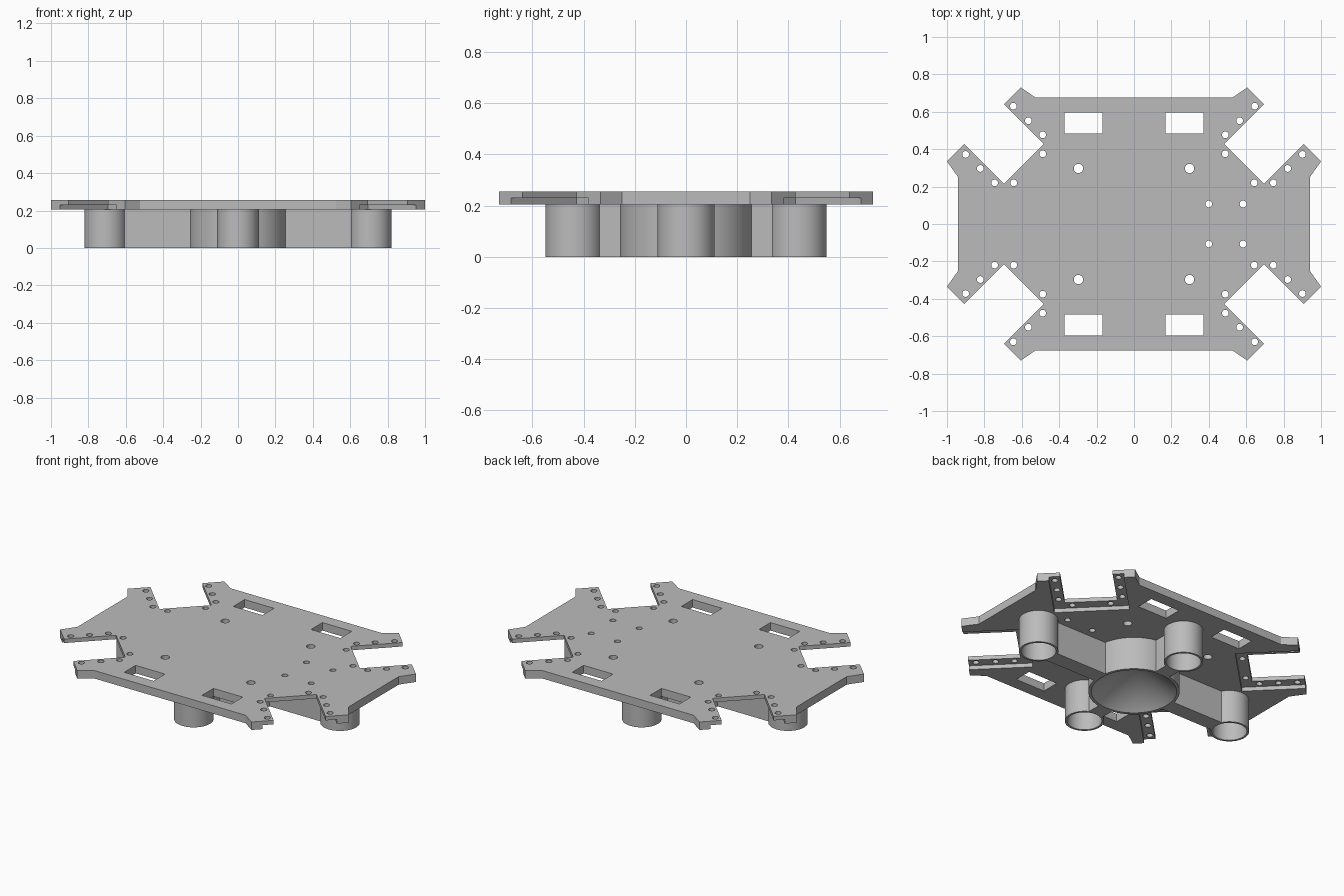
import bpy, bmesh, math
from mathutils import Matrix, Vector

cube = bpy.data.objects.get("Cube")
if cube:
    bpy.data.objects.remove(cube, do_unlink=True)

PLATE_LOW, PLATE_TOP, SHELF = 0.205, 0.255, 0.23
QUADS = [(1, 1), (-1, 1), (-1, -1), (1, -1)]

grey = bpy.data.materials.new("plain_grey")
grey.use_nodes = True
grey.diffuse_color = (0.5, 0.5, 0.5, 1)
grey.node_tree.nodes["Principled BSDF"].inputs["Base Color"].default_value = (0.5, 0.5, 0.5, 1)


def finish(bm, name):
    bmesh.ops.recalc_face_normals(bm, faces=bm.faces)
    mesh = bpy.data.meshes.new(name)
    bm.to_mesh(mesh)
    bm.free()
    mesh.materials.append(grey)
    obj = bpy.data.objects.new(name, mesh)
    bpy.context.scene.collection.objects.link(obj)
    return obj


def smooth(obj):
    bpy.ops.object.select_all(action="DESELECT")
    obj.select_set(True)
    bpy.context.view_layer.objects.active = obj
    bpy.ops.object.shade_smooth_by_angle(angle=math.radians(30))


def add_box(bm, centre, size, turn=0):
    m = Matrix.Translation(centre) @ Matrix.Rotation(turn, 4, "Z") @ Matrix.Diagonal((*size, 1))
    bmesh.ops.create_cube(bm, size=1, matrix=m)


def add_hole(bm, x, y, r):
    bmesh.ops.create_cone(bm, cap_ends=True, segments=24, radius1=r, radius2=r, depth=0.3,
                          matrix=Matrix.Translation((x, y, PLATE_TOP)))


def cut(obj, bm):
    """Subtract the cutter mesh from the object and discard the cutter."""
    cutter = finish(bm, "cutter")
    cutter.hide_render = True
    mod = obj.modifiers.new("cut", "BOOLEAN")
    mod.operation, mod.solver, mod.object = "DIFFERENCE", "EXACT", cutter
    graph = bpy.context.evaluated_depsgraph_get()
    mesh = bpy.data.meshes.new_from_object(obj.evaluated_get(graph))
    obj.modifiers.clear()
    obj.data = mesh
    bpy.data.objects.remove(cutter, do_unlink=True)


def lathe(name, profile, x=0, y=0):
    bm = bmesh.new()
    vs = [bm.verts.new((r, 0, z)) for r, z in profile]
    edges = [bm.edges.new(p) for p in zip(vs, vs[1:])]
    bmesh.ops.spin(bm, geom=vs + edges, cent=(0, 0, 0), axis=(0, 0, 1),
                   angle=math.tau, steps=64, use_merge=False)
    bmesh.ops.remove_doubles(bm, verts=bm.verts, dist=1e-5)
    obj = finish(bm, name)
    obj.location = (x, y, 0)
    smooth(obj)
    return obj


# Main plate: one quadrant of the outline, mirrored around
quarter = [(0.94, 0.25), (1.0, 0.335), (0.907, 0.427), (0.695, 0.215),
           (0.483, 0.427), (0.695, 0.639), (0.605, 0.73), (0.525, 0.675)]
bm = bmesh.new()
outline = []
for sx, sy in QUADS:
    pts = quarter if sx * sy > 0 else quarter[::-1]
    outline += [bm.verts.new((sx * x, sy * y, PLATE_LOW)) for x, y in pts]
face = bm.faces.new(outline)
top = bmesh.ops.extrude_face_region(bm, geom=[face])["geom"]
bmesh.ops.translate(bm, vec=(0, 0, PLATE_TOP - PLATE_LOW),
                    verts=[v for v in top if isinstance(v, bmesh.types.BMVert)])
plate = finish(bm, "main_plate")

# Thin ledges on the underside around each diagonal slot
ledge, half_slot = 0.064, 0.15
bm = bmesh.new()
for sx, sy in QUADS:
    out = Vector((1, 1, 0)).normalized()
    c = Vector((0.589, 0.321, 0)) + out * (0.3 - ledge)
    add_box(bm, (sx * c.x, sy * c.y, SHELF - 0.05), (0.6, 2 * (half_slot + ledge), 0.1),
            sx * sy * math.pi / 4)
cut(plate, bm)

# Windows and screw holes
bm = bmesh.new()
arm_holes = [(0.645, 0.63), (0.565, 0.552), (0.488, 0.477), (0.488, 0.375),
             (0.643, 0.22), (0.745, 0.22), (0.822, 0.297), (0.9, 0.372)]
for sx, sy in QUADS:
    add_box(bm, (sx * 0.27, sy * 0.54, PLATE_TOP), (0.204, 0.113, 0.3))
    add_hole(bm, sx * 0.297, sy * 0.297, 0.025)
    for x, y in arm_holes:
        add_hole(bm, sx * x, sy * y, 0.018)
for x in (0.4, 0.583):
    for y in (-0.107, 0.107):
        add_hole(bm, x, y, 0.018)
cut(plate, bm)
smooth(plate)

# Central hub with a conical hollow
lathe("central_hub", [(0, 0.2), (0.243, 0), (0.26, 0), (0.26, PLATE_LOW), (0, PLATE_LOW)])

# Four open tubes, each joined to the hub by a rib
ring = [(0.099, PLATE_LOW), (0.099, 0), (0.112, 0), (0.112, PLATE_LOW), (0.099, PLATE_LOW)]
for name, dx, dy, reach in (("left", 1, 0, 0.708), ("right", -1, 0, 0.708),
                            ("back", 0, 1, 0.438), ("front", 0, -1, 0.438)):
    lathe(name + "_tube", ring, dx * reach, dy * reach)
    start, end = 0.25, reach - 0.1
    mid, length, width = (start + end) / 2, end - start, 0.1
    bm = bmesh.new()
    add_box(bm, (dx * mid, dy * mid, PLATE_LOW / 2),
            (length if dx else width, length if dy else width, PLATE_LOW))
    finish(bm, name + "_rib")
